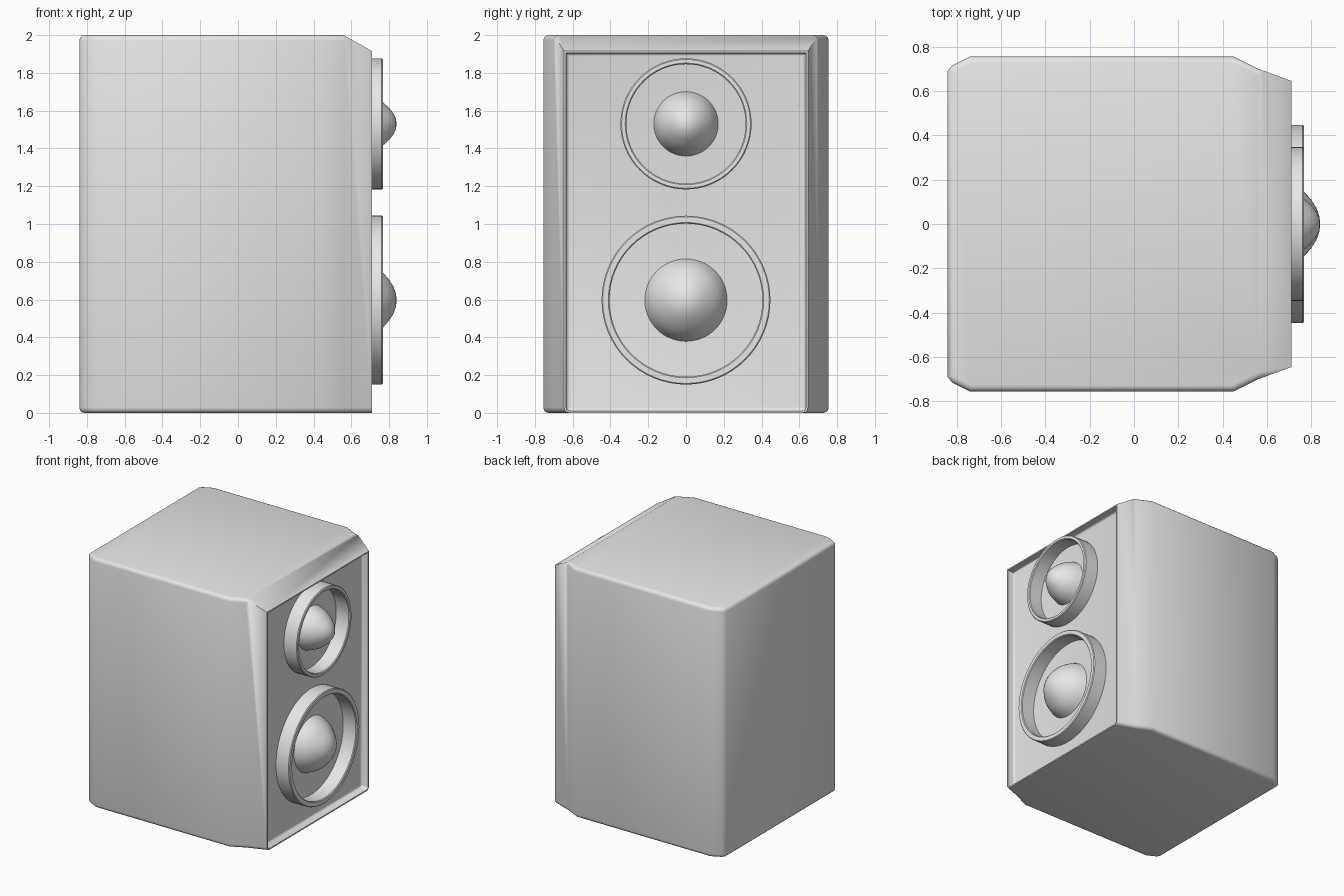
import bpy
import bmesh
import math
from mathutils import Vector

cube = bpy.data.objects.get("Cube")
if cube:
    bpy.data.objects.remove(cube, do_unlink=True)

# Single plain material
grey = bpy.data.materials.new("light_grey")
grey.use_nodes = True
colour = (0.8, 0.8, 0.8, 1.0)
grey.diffuse_color = colour
grey.node_tree.nodes["Principled BSDF"].inputs["Base Color"].default_value = colour


def finish(bm, name, angle=40):
    """Turn a bmesh into a named, smooth shaded object."""
    bmesh.ops.recalc_face_normals(bm, faces=bm.faces[:])
    mesh = bpy.data.meshes.new(name)
    bm.to_mesh(mesh)
    bm.free()
    mesh.materials.append(grey)
    obj = bpy.data.objects.new(name, mesh)
    bpy.context.collection.objects.link(obj)
    bpy.ops.object.select_all(action='DESELECT')
    obj.select_set(True)
    bpy.context.view_layer.objects.active = obj
    bpy.ops.object.shade_smooth_by_angle(angle=math.radians(angle))
    return obj


def lathe(name, profile, z, closed=False, steps=64):
    """Spin (radius, x) points around the x axis at height z."""
    bm = bmesh.new()
    verts = [bm.verts.new((x, 0, z + r)) for r, x in profile]
    for a, b in zip(verts, verts[1:]):
        bm.edges.new((a, b))
    if closed:
        bm.edges.new((verts[-1], verts[0]))
    bmesh.ops.spin(bm, geom=bm.verts[:] + bm.edges[:], cent=(0, 0, z),
                   axis=(1, 0, 0), angle=2 * math.pi, steps=steps)
    bmesh.ops.remove_doubles(bm, verts=bm.verts[:], dist=0.0002)
    return finish(bm, name)


# Cabinet: plan outline, with the baffle end sloping down at the top
FRONT, RIDGE, HEIGHT, SLOPE = 0.71, 0.56, 2.0, 1.915
half = [(FRONT, 0.645), (RIDGE, 0.70), (0.45, 0.755),
        (-0.74, 0.755), (-0.82, 0.715), (-0.84, 0.69)]
outline = half + [(x, -y) for x, y in reversed(half)]
bm = bmesh.new()
low = [bm.verts.new((x, y, 0)) for x, y in outline]
top = [bm.verts.new((x, y, SLOPE if x == FRONT else HEIGHT)) for x, y in outline]
n = len(outline)
for i in range(n):
    j = (i + 1) % n
    bm.faces.new((low[i], low[j], top[j], top[i]))
bm.faces.new(low)
bm.faces.new(top[1:-1])
bm.faces.new((top[0], top[1], top[-2], top[-1]))
bmesh.ops.recalc_face_normals(bm, faces=bm.faces[:])

# Rounded top and bottom perimeter, leaving the baffle end crisp
rims = []
for ring in (low, top[1:-1]):
    for a, b in zip(ring, ring[1:]):
        rims.append(bm.edges.get((a, b)))
bmesh.ops.bevel(bm, geom=rims, offset=0.028, offset_type='OFFSET',
                segments=3, profile=0.5, affect='EDGES')

# Recessed baffle with softened inner edges
bm.normal_update()
baffle = max((f for f in bm.faces if f.normal.x > 0.95), key=lambda f: f.calc_area())
bmesh.ops.inset_individual(bm, faces=[baffle], thickness=0.01, use_even_offset=True)
bmesh.ops.inset_individual(bm, faces=[baffle], thickness=0.002, depth=-0.06,
                           use_even_offset=True)
bmesh.ops.bevel(bm, geom=list(baffle.edges), offset=0.015, offset_type='OFFSET',
                segments=3, profile=0.5, affect='EDGES')
finish(bm, "cabinet")

# Drivers: a raised ring and a pointed dome for each
BACK, LIP, EDGE = 0.645, 0.767, 0.006
dome_shape = [(1, 0), (0.96, 0.12), (0.89, 0.3), (0.79, 0.48), (0.67, 0.62),
              (0.5, 0.79), (0.33, 0.91), (0.16, 0.98), (0, 1)]
for name, z, outer, inner, dome in (("tweeter", 1.53, 0.347, 0.316, 0.172),
                                    ("woofer", 0.597, 0.447, 0.405, 0.22)):
    lathe(name + "_ring", [(outer, BACK), (outer, LIP - EDGE), (outer - EDGE, LIP),
                           (inner + EDGE, LIP), (inner, LIP - EDGE), (inner, BACK)],
          z, closed=True)
    lathe(name + "_dome", [(r * dome, BACK + h * (0.84 - BACK)) for r, h in dome_shape], z)
